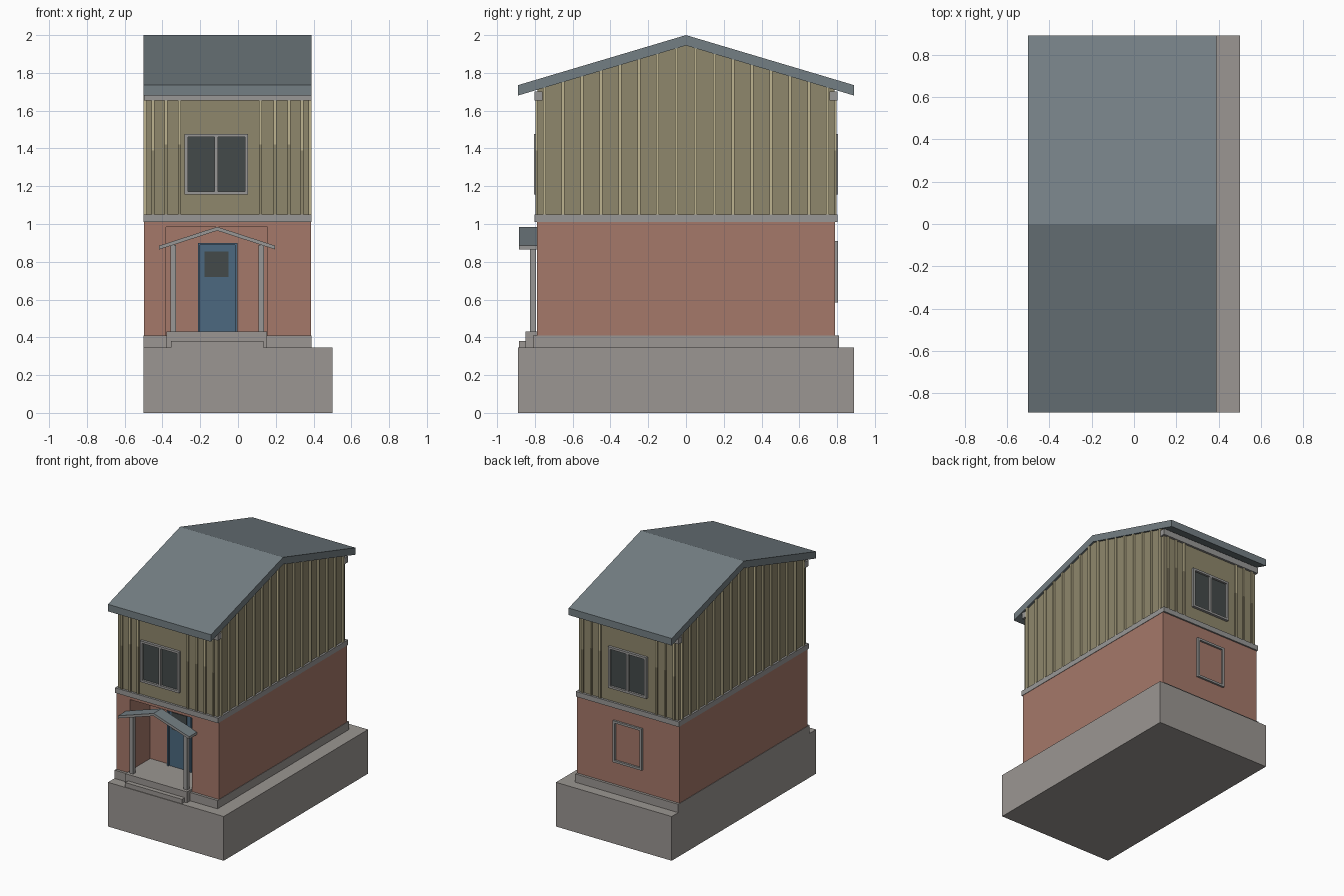
import bpy, bmesh
from mathutils import Vector

cube = bpy.data.objects.get("Cube")
if cube:
    bpy.data.objects.remove(cube, do_unlink=True)


def material(name, rgb):
    lin = [((c / 255 + 0.055) / 1.055) ** 2.4 for c in rgb]
    m = bpy.data.materials.new(name)
    m.use_nodes = True
    m.diffuse_color = (*lin, 1)
    m.node_tree.nodes["Principled BSDF"].inputs["Base Color"].default_value = (*lin, 1)
    return m


CONCRETE = material("concrete", (155, 150, 146))
TRIM = material("trim grey", (152, 151, 150))
BRICK = material("brick red", (165, 120, 106))
SIDING = material("olive siding", (143, 135, 108))
BATTEN = material("pale batten", (190, 180, 144))
SLATE = material("slate roof", (116, 127, 132))
DOOR = material("door blue", (76, 105, 128))
GLASS = material("dark glass", (67, 74, 74))


def finish(name, bm, *mats):
    bmesh.ops.recalc_face_normals(bm, faces=bm.faces)
    me = bpy.data.meshes.new(name)
    bm.to_mesh(me)
    bm.free()
    for m in mats:
        me.materials.append(m)
    ob = bpy.data.objects.new(name, me)
    bpy.context.collection.objects.link(ob)
    return ob


def add_box(bm, x, y, z):
    vs = bmesh.ops.create_cube(bm, size=1)["verts"]
    for v in vs:
        v.co = Vector([(a + b) / 2 + c * (b - a) for (a, b), c in zip((x, y, z), v.co)])


def boxes(name, mat, *specs):
    bm = bmesh.new()
    for s in specs:
        add_box(bm, *s)
    return finish(name, bm, mat)


def prism(name, outline, axis, lo, hi, *mats):
    """Extrude an outline of (horizontal, z) points along x or y."""
    bm = bmesh.new()
    place = (lambda h, z: (lo, h, z)) if axis == "x" else (lambda h, z: (h, lo, z))
    face = bm.faces.new([bm.verts.new(place(h, z)) for h, z in outline])
    new = bmesh.ops.extrude_face_region(bm, geom=[face])["geom"]
    move = Vector((hi - lo, 0, 0)) if axis == "x" else Vector((0, hi - lo, 0))
    bmesh.ops.translate(bm, vec=move, verts=[g for g in new if isinstance(g, bmesh.types.BMVert)])
    return finish(name, bm, *mats)


def gable_slab(mid, half, eave, apex, thick):
    return [(mid - half, eave), (mid, apex), (mid + half, eave),
            (mid + half, eave - thick), (mid, apex - thick), (mid - half, eave - thick)]


L, R = -0.5, 0.39        # house sides
WALL = 0.79              # half depth of the walls

# Ground block and plinth
boxes("ground_base", CONCRETE, ((-0.5, 0.5), (-0.89, 0.89), (0, 0.345)))
boxes("plinth", CONCRETE, ((L, R), (-0.81, 0.81), (0.345, 0.41)))

# Brick storey with the porch recess cut out
brick = boxes("brick_storey", BRICK, ((L + .003, R - .003), (-WALL, WALL), (0.41, 1.01)))
cutter = boxes("recess_cutter", BRICK, ((-0.38, 0.155), (-1, -0.54), (0.3, 0.985)))
cutter.hide_render = True
mod = brick.modifiers.new("recess", "BOOLEAN")
mod.operation = "DIFFERENCE"
mod.solver = "EXACT"
mod.object = cutter
bpy.context.view_layer.objects.active = brick
bpy.ops.object.modifier_apply(modifier=mod.name)
bpy.data.objects.remove(cutter, do_unlink=True)

# Band between the storeys and trim under the eaves
boxes("storey_band", TRIM, ((L, R), (-0.802, 0.802), (1.01, 1.05)))
boxes("eave_trim", TRIM, *[((L + .002, R - .002), tuple(sorted((s * 0.76, s * 0.802))), (1.655, 1.702))
                           for s in (-1, 1)])

# Upper storey with gable ends
slope = 0.265 / 0.89


def under_roof(y):
    return 1.945 - slope * abs(y)


SIDE = 0.785
prism("upper_storey", [(-SIDE, 1.05), (SIDE, 1.05), (SIDE, under_roof(SIDE)), (0, 1.945),
                       (-SIDE, under_roof(SIDE))], "x", L + 0.015, R - 0.015, SIDING)

# Side battens, cut to follow the roof slope
bm = bmesh.new()
for x in ((L + 0.001, L + 0.02), (R - 0.02, R - 0.001)):
    for i in range(16):
        y = -0.75 + i * 0.1
        add_box(bm, x, (y - 0.008, y + 0.008), (1.05, under_roof(abs(y) - 0.008)))
finish("side_battens", bm, BATTEN)

# Front and back battens: pale upper lengths over olive lower ones
upper, lower = [], []
rows = ((-1, (-0.45, -0.38, -0.31, 0.12, 0.195, 0.27, 0.34)),
        (1, (-0.45, -0.375, -0.3, 0.19, 0.265, 0.34)))
for s, xs in rows:
    y = tuple(sorted((s * 0.78, s * 0.797)))
    for x in xs:
        split = 1.39 if abs(x + 0.055) > 0.38 else 1.42
        w = (x - 0.008, x + 0.008)
        upper.append((w, y, (split, 1.655)))
        lower.append((w, y, (1.05, split)))
boxes("end_battens_upper", BATTEN, *upper)
boxes("end_battens_lower", SIDING, *lower)

# Main roof
prism("main_roof", gable_slab(0, 0.89, 1.735, 2.0, 0.055), "x", L, R, SLATE)


# Windows
def window(name, s, x0, x1, z0, z1, wall, mullion):
    t = 0.017
    y = tuple(sorted((s * (wall - 0.02), s * (wall + 0.02))))
    bars = [((x0, x1), y, (z0, z0 + t)), ((x0, x1), y, (z1 - t, z1)),
            ((x0, x0 + t), y, (z0 + t, z1 - t)), ((x1 - t, x1), y, (z0 + t, z1 - t))]
    if mullion:
        m = (x0 + x1) / 2
        bars.append(((m - 0.01, m + 0.01), y, (z0 + t, z1 - t)))
    boxes(name + "_frame", TRIM, *bars)
    boxes(name + "_glass", GLASS, ((x0 + t, x1 - t), tuple(sorted((s * wall, s * (wall + 0.004)))),
                                   (z0 + t, z1 - t)))


window("front_window", -1, -0.283, 0.053, 1.155, 1.477, SIDE, True)
window("back_upper_window", 1, -0.22, 0.112, 1.155, 1.477, SIDE, True)
window("back_lower_window", 1, -0.18, 0.07, 0.585, 0.91, WALL - 0.005, False)

# Porch floor, step and posts
boxes("porch_floor", CONCRETE, ((-0.379, 0.154), (-0.85, -0.541), (0.345, 0.43)))
boxes("porch_step", CONCRETE, ((-0.355, 0.135), (-0.885, -0.84), (0.345, 0.38)))
boxes("porch_posts", TRIM, *[((x, x + 0.03), (-0.825, -0.795), (0.43, top))
                             for x, top in ((-0.358, 0.89), (0.108, 0.89))])

# Porch canopy, slate on its upper faces
canopy = prism("porch_canopy", gable_slab(-0.11, 0.307, 0.885, 0.985, 0.02), "y", -0.885, -0.785,
               TRIM, SLATE)
for p in canopy.data.polygons:
    p.material_index = 1 if p.normal.z > 0.5 else 0

# Front door with its glass
boxes("front_door", DOOR, ((-0.2, -0.015), (-0.56, -0.53), (0.43, 0.89)))
boxes("door_frame", DOOR, ((-0.213, -0.2), (-0.57, -0.53), (0.43, 0.9)),
      ((-0.015, -0.002), (-0.57, -0.53), (0.43, 0.9)), ((-0.2, -0.015), (-0.57, -0.53), (0.89, 0.9)))
boxes("door_glass", GLASS, ((-0.177, -0.05), (-0.566, -0.559), (0.72, 0.855)))
